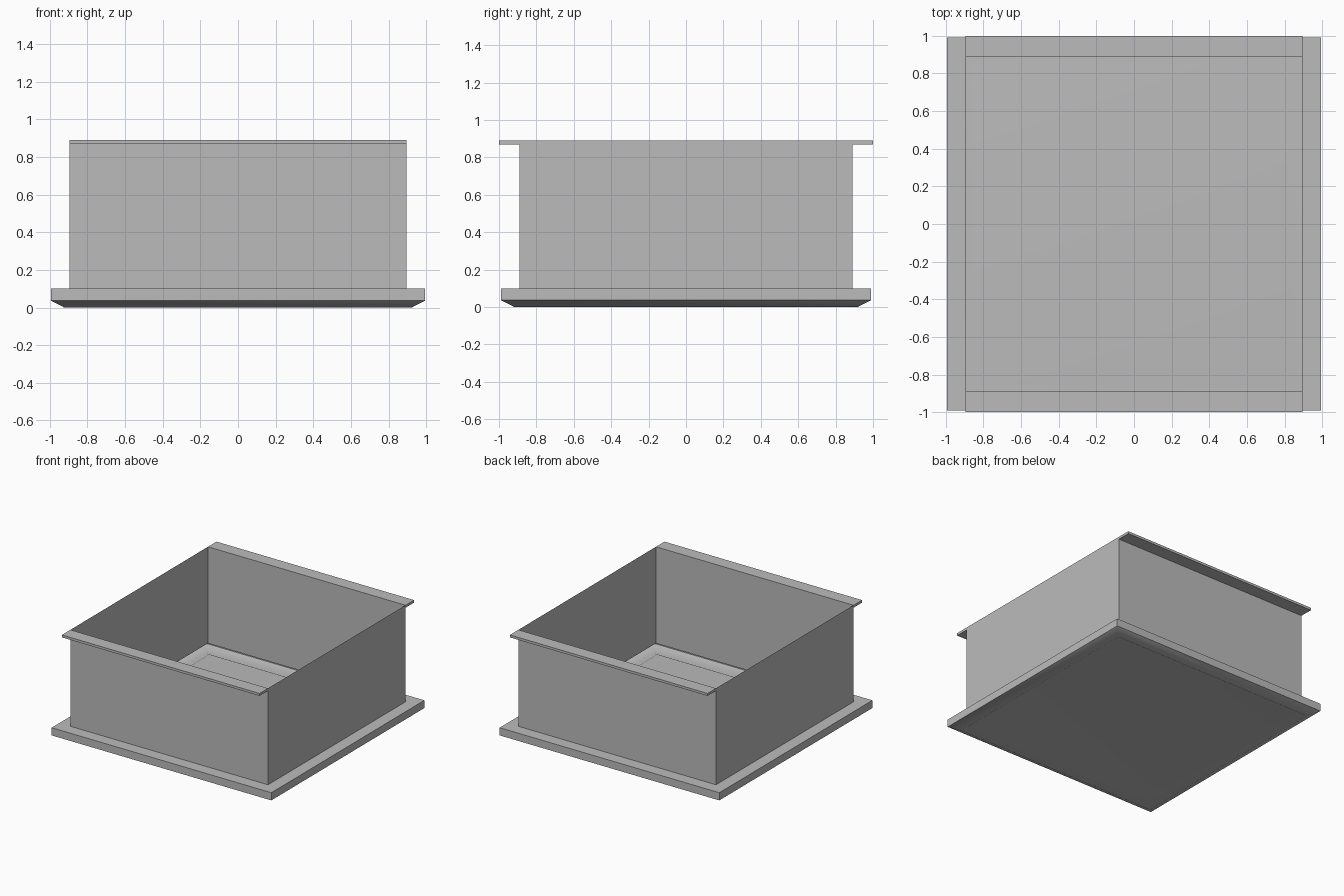
import bpy, bmesh, math

cube = bpy.data.objects.get("Cube")
if cube:
    bpy.data.objects.remove(cube, do_unlink=True)

metal = bpy.data.materials.new("grey metal")
metal.use_nodes = True
grey = (0.5, 0.5, 0.5, 1)
metal.diffuse_color = grey
metal.node_tree.nodes["Principled BSDF"].inputs["Base Color"].default_value = grey

X, Y = 0.895, 0.89      # half width and half depth of the box
TOP, RIM = 0.89, 0.1    # heights of the box top and the flange


def finish(name, bm):
    mesh = bpy.data.meshes.new(name)
    bm.to_mesh(mesh)
    bm.free()
    mesh.materials.append(metal)
    obj = bpy.data.objects.new(name, mesh)
    bpy.context.collection.objects.link(obj)
    return obj


def loft(name, profile, closed=False):
    """Sheet through rectangles given as (offset from box wall, height)."""
    bm = bmesh.new()
    rings = [[bm.verts.new((sx * (X + d), sy * (Y + d), z))
              for sx, sy in ((-1, -1), (1, -1), (1, 1), (-1, 1))]
             for d, z in profile]
    for a, b in zip(rings, rings[1:]):
        for i in range(4):
            j = (i + 1) % 4
            bm.faces.new((a[i], b[i], b[j], a[j]))
    if closed:
        bm.faces.new(rings[-1][::-1])
    return finish(name, bm)


# Open box of sheet metal
loft("box_walls", [(0, TOP), (0, RIM)])

# Flange, bevelled ridge underneath and recessed bottom panel in one sheet
pan = loft("base_pan", [(0, RIM), (0.1, RIM), (0.1, 0.037), (0.028, 0),
                        (-0.043, 0.037)], closed=True)
bpy.context.view_layer.objects.active = pan
pan.select_set(True)
bpy.ops.object.shade_smooth_by_angle(angle=math.radians(60))
weighted = pan.modifiers.new("weighted normals", "WEIGHTED_NORMAL")
weighted.keep_sharp = True

# Lips along the front and back top edges
for name, side in (("front_lip", -1), ("back_lip", 1)):
    bm = bmesh.new()
    bmesh.ops.create_cube(bm, size=1)
    bmesh.ops.scale(bm, vec=(2 * X, 1 - Y, 0.02), verts=bm.verts)
    bmesh.ops.translate(bm, vec=(0, side * (1 + Y) / 2, TOP - 0.01), verts=bm.verts)
    finish(name, bm)
